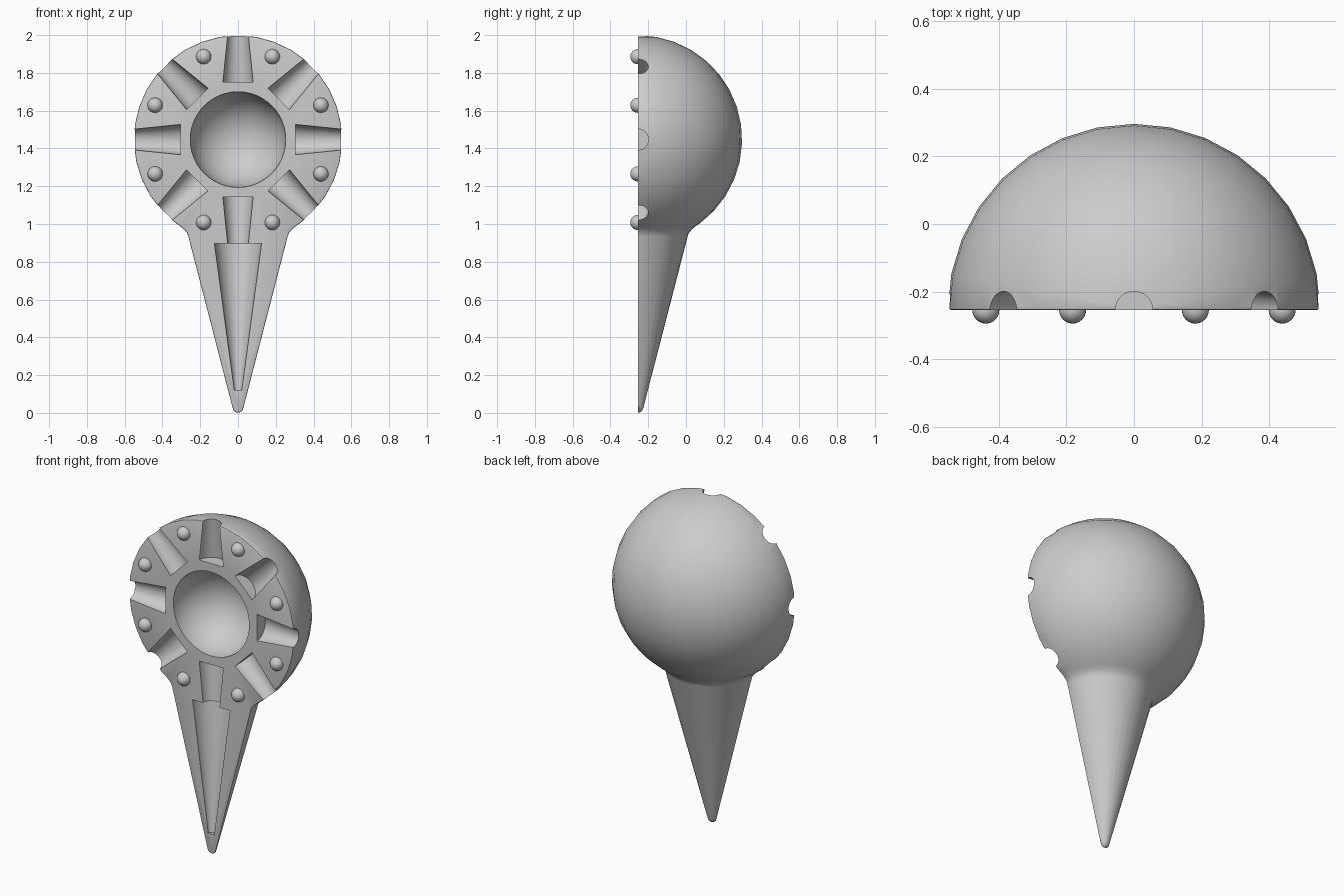
import bpy, bmesh, math
from mathutils import Vector, Matrix

old = bpy.data.objects.get("Cube")
if old:
    bpy.data.objects.remove(old, do_unlink=True)

FACE_Y = -0.255
HUB_Z = 1.447
HUB_R = 0.552
HUB = Vector((0, FACE_Y, HUB_Z))

grey = bpy.data.materials.new("plain grey")
grey.diffuse_color = (0.6, 0.6, 0.6, 1)
grey.use_nodes = True
grey.node_tree.nodes["Principled BSDF"].inputs["Base Color"].default_value = (0.6, 0.6, 0.6, 1)


def make_object(name, bm):
    mesh = bpy.data.meshes.new(name)
    bmesh.ops.recalc_face_normals(bm, faces=bm.faces[:])
    bm.to_mesh(mesh)
    bm.free()
    mesh.materials.append(grey)
    ob = bpy.data.objects.new(name, mesh)
    bpy.context.collection.objects.link(ob)
    return ob


def activate(ob):
    bpy.ops.object.select_all(action='DESELECT')
    ob.select_set(True)
    bpy.context.view_layer.objects.active = ob


def smooth(ob, degrees=35):
    activate(ob)
    bpy.ops.object.shade_smooth_by_angle(angle=math.radians(degrees))


def radial(angle):
    return Vector((math.sin(angle), 0, math.cos(angle)))


def tapered_cutter(name, start, end, r1, r2):
    """Round tapered cutter running between two points."""
    bm = bmesh.new()
    d = end - start
    place = Matrix.Translation((start + end) / 2) @ d.to_track_quat('Z', 'Y').to_matrix().to_4x4()
    bmesh.ops.create_cone(bm, cap_ends=True, segments=32, radius1=r1, radius2=r2,
                          depth=d.length, matrix=place)
    return make_object(name, bm)


def ball(name, center, radius, u, v):
    bm = bmesh.new()
    bmesh.ops.create_uvsphere(bm, u_segments=u, v_segments=v, radius=radius,
                              matrix=Matrix.Translation(center))
    return make_object(name, bm)


# Body outline from the rounded tip, up the spike, round the dome to the top
outline = [(0, 0), (0.014, 0.004), (0.025, 0.014), (0.03, 0.03),
           (0.264, 0.935), (0.27, 0.952), (0.285, 0.97), (0.305, 0.987)]
first, steps = 0.64, 14
for i in range(steps + 1):
    a = first + (math.pi - first) * i / steps
    outline.append((HUB_R * math.sin(a) if i < steps else 0, HUB_Z - HUB_R * math.cos(a)))

# Half turn of the outline, closed by the flat front face
bm = bmesh.new()
verts = [bm.verts.new((r, FACE_Y, z)) for r, z in outline]
edges = [bm.edges.new(pair) for pair in zip(verts, verts[1:])]
bmesh.ops.spin(bm, geom=verts + edges, cent=(0, FACE_Y, 0), axis=(0, 0, 1),
               angle=math.pi, steps=16)
bmesh.ops.remove_doubles(bm, verts=bm.verts[:], dist=0.0005)
bmesh.ops.dissolve_degenerate(bm, dist=0.0001, edges=bm.edges[:])
rim = [e for e in bm.edges if e.is_boundary]
bmesh.ops.contextual_create(bm, geom=rim)
bmesh.ops.bevel(bm, geom=rim, offset=0.007, segments=2, profile=0.5, affect='EDGES')
body = make_object("body", bm)

# Cutters: central bowl, eight radial grooves, long spike groove
cutters = [ball("bowl_cutter", HUB, 0.253, 48, 24)]
for i in range(8):
    d = radial(i * math.pi / 4)
    cutters.append(tapered_cutter("groove_cutter", HUB + d * 0.305, HUB + d * 0.6, 0.08, 0.05))
cutters.append(tapered_cutter("spike_groove_cutter", Vector((0, FACE_Y, 0.12)),
                              Vector((0, FACE_Y, 0.897)), 0.02, 0.125))

for cutter in cutters:
    mod = body.modifiers.new("cut", 'BOOLEAN')
    mod.operation = 'DIFFERENCE'
    mod.solver = 'EXACT'
    mod.object = cutter
    activate(body)
    bpy.ops.object.modifier_apply(modifier=mod.name)
    bpy.data.objects.remove(cutter, do_unlink=True)
smooth(body)

# Round studs between the grooves
for i in range(8):
    d = radial((i + 0.5) * math.pi / 4)
    smooth(ball("stud_%d" % (i + 1), HUB + d * 0.475, 0.04, 24, 12))
